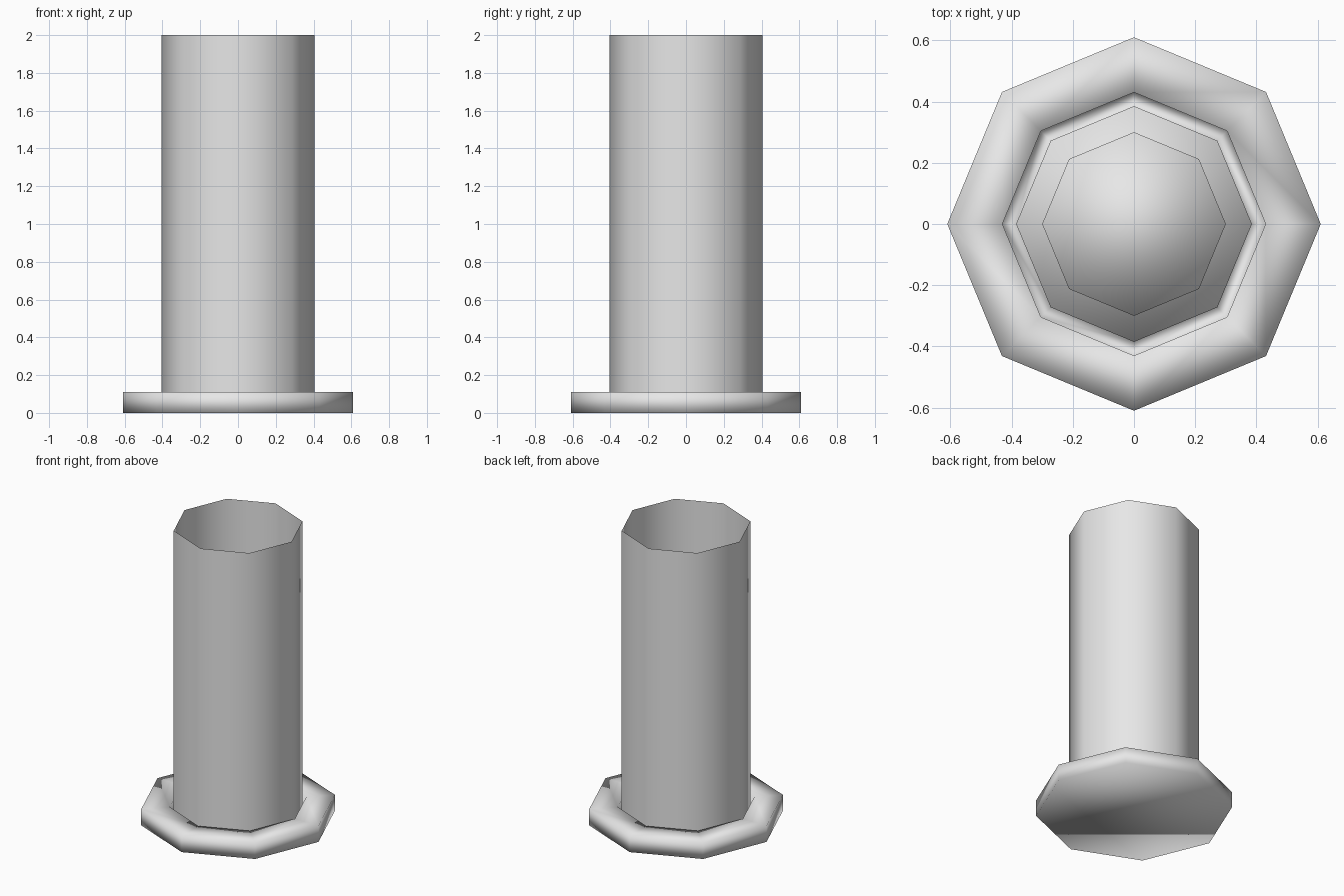
import bpy
import bmesh
from math import cos, sin, pi

SIDES = 8

cube = bpy.data.objects.get("Cube")
if cube:
    bpy.data.objects.remove(cube, do_unlink=True)

grey = bpy.data.materials.new("plain_grey")
grey.use_nodes = True
grey.diffuse_color = (0.8, 0.8, 0.8, 1)
grey.node_tree.nodes["Principled BSDF"].inputs["Base Color"].default_value = (0.8, 0.8, 0.8, 1)


def lathe(name, profile, caps=True):
    """Turn a (radius, height) profile into an eight-sided smooth shell."""
    bm = bmesh.new()
    rings = []
    for radius, z in profile:
        angles = [2 * pi * i / SIDES for i in range(SIDES)]
        rings.append([bm.verts.new((radius * cos(a), radius * sin(a), z)) for a in angles])
    for low, high in zip(rings, rings[1:]):
        for i in range(SIDES):
            j = (i + 1) % SIDES
            bm.faces.new((low[i], low[j], high[j], high[i]))
    if caps:
        bm.faces.new(rings[0][::-1])
        bm.faces.new(rings[-1])
    for face in bm.faces:
        face.smooth = True
    mesh = bpy.data.meshes.new(name)
    bm.to_mesh(mesh)
    bm.free()
    mesh.materials.append(grey)
    obj = bpy.data.objects.new(name, mesh)
    bpy.context.collection.objects.link(obj)
    return obj


# Base plate with a groove that holds the tube
lathe("base_plate", [(0.61, 0), (0.61, 0.11), (0.43, 0.11),
                     (0.43, 0.05), (0.385, 0.05), (0.385, 0.11)])

# Thin open tube standing in the groove
lathe("glass_tube", [(0.405, 0.05), (0.405, 2)], caps=False)

# Solid candle in the middle of the plate
lathe("candle", [(0.3, 0.11), (0.3, 1.0)])
